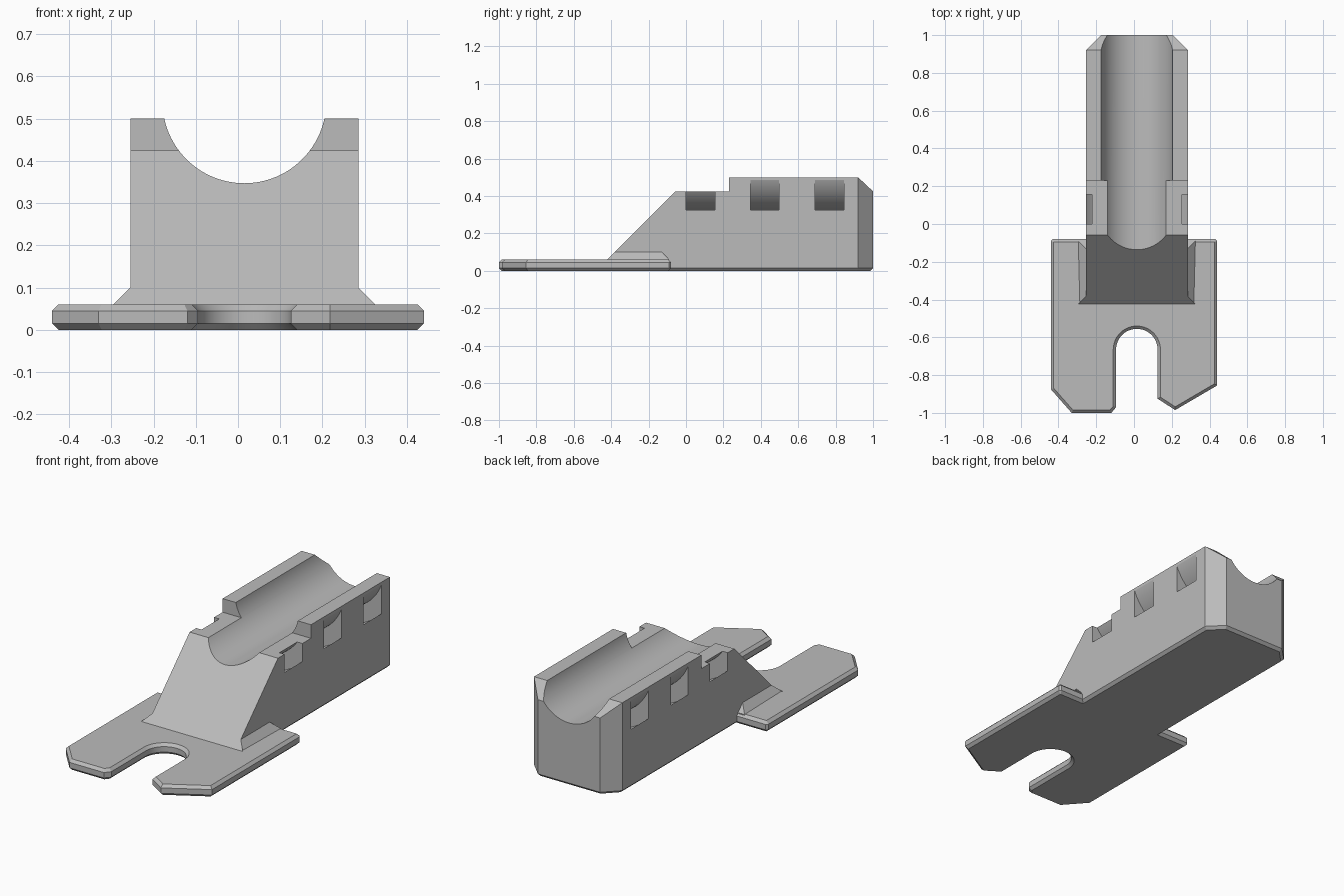
import bpy
import bmesh
from math import pi, sin, cos, radians
from mathutils import Vector

if "Cube" in bpy.data.objects:
    bpy.data.objects.remove(bpy.data.objects["Cube"])

MID = 0.015          # centre line of the holder block
HALF = 0.27          # half width of the block
CH = 0.015           # small edge chamfer

grey = bpy.data.materials.new("plain grey")
grey.use_nodes = True
colour = (0.5, 0.5, 0.5, 1)
grey.diffuse_color = colour
grey.node_tree.nodes["Principled BSDF"].inputs["Base Color"].default_value = colour


def prism_mesh(outline, axis, lo, hi):
    """Extrude a 2D outline along an axis: (y, z) on x, (x, z) on y, (x, y) on z."""
    place = {"x": lambda a, b, t: (t, a, b),
             "y": lambda a, b, t: (a, t, b),
             "z": lambda a, b, t: (a, b, t)}[axis]
    bm = bmesh.new()
    face = bm.faces.new([bm.verts.new(place(a, b, lo)) for a, b in outline])
    ext = bmesh.ops.extrude_face_region(bm, geom=[face], use_keep_orig=True)
    top = [v for v in ext["geom"] if isinstance(v, bmesh.types.BMVert)]
    bmesh.ops.translate(bm, verts=top, vec=place(0, 0, hi - lo))
    bmesh.ops.recalc_face_normals(bm, faces=bm.faces)
    return bm


def finish(name, bm):
    bmesh.ops.recalc_face_normals(bm, faces=bm.faces)
    mesh = bpy.data.meshes.new(name)
    bm.to_mesh(mesh)
    bm.free()
    mesh.materials.append(grey)
    obj = bpy.data.objects.new(name, mesh)
    bpy.context.collection.objects.link(obj)
    return obj


def slice_off(bm, point, normal):
    """Remove everything beyond a plane and cap the cut."""
    res = bmesh.ops.bisect_plane(bm, geom=bm.verts[:] + bm.edges[:] + bm.faces[:],
                                 plane_co=point, plane_no=Vector(normal), clear_outer=True)
    edges = [e for e in res["geom_cut"] if isinstance(e, bmesh.types.BMEdge)]
    bmesh.ops.edgeloop_fill(bm, edges=edges)


def combine(target, other, operation):
    mod = target.modifiers.new(operation, "BOOLEAN")
    mod.operation, mod.solver, mod.object = operation, "EXACT", other
    bpy.context.view_layer.objects.active = target
    bpy.ops.object.modifier_apply(modifier=mod.name)
    bpy.data.objects.remove(other)


def arc(cx, cz, r, start, end, n):
    return [(cx + r * cos(start + (end - start) * i / n),
             cz + r * sin(start + (end - start) * i / n)) for i in range(n + 1)]


# Holder block: stepped side profile with ramp and chamfered rear top edge
profile = [(-0.423, 0), (-0.423, 0.06), (-0.058, 0.425), (0.23, 0.425),
           (0.23, 0.5), (0.92, 0.5), (1, 0.425), (1, 0)]
bm = prism_mesh(profile, "x", MID - HALF, MID + HALF)
for side in (-1, 1):
    edge = MID + side * HALF
    slice_off(bm, (edge, 0.92, 0), (side, 1, 0))               # rear corner
    slice_off(bm, (edge, 0, CH), (side, 0, -1))                # lower side edge
    slice_off(bm, (edge, 0.92, CH), (side, 1, -1.414))         # lower corner edge
slice_off(bm, (MID, 1, CH), (0, 1, -1))                        # lower rear edge
holder = finish("holder_block", bm)

# Forked base plate with a rounded slot and chamfered rims
outline = [(-0.43, -0.08), (-0.44, -0.09), (-0.44, -0.875), (-0.33, -1),
           (-0.12, -1), (-0.095, -0.97)]
outline += arc(MID, -0.665, 0.11, pi, 0, 24)
outline += [(0.125, -0.925), (0.218, -0.985), (0.44, -0.855), (0.44, -0.09), (0.43, -0.08)]
bm = prism_mesh(outline, "z", 0, 0.06)
rims = [e for e in bm.edges if abs(e.verts[0].co.z - e.verts[1].co.z) < 0.001]
bmesh.ops.bevel(bm, geom=rims, offset=CH, segments=1, affect="EDGES", clamp_overlap=False)
plate = finish("base_plate", bm)

# Sloped skirt where the block meets the plate
bm = prism_mesh([(-0.423, 0.06), (-0.383, 0.1), (-0.13, 0.1), (-0.09, 0.06), (-0.09, 0.05),
                 (-0.423, 0.05)], "x", MID - 0.31, MID + 0.31)
for v in bm.verts:
    if v.co.z > 0.08:
        v.co.x = MID + (HALF if v.co.x > MID else -HALF)
skirt = finish("skirt", bm)

combine(holder, plate, "UNION")
combine(holder, skirt, "UNION")

# Round channel along the top
groove = finish("groove_cutter", prism_mesh(arc(MID, 0.541, 0.194, 0, 2 * pi, 96)[:-1], "y", -1, 1.2))
combine(holder, groove, "DIFFERENCE")

# Curved strap tunnels passing under the channel
for start, end in ((0, 0.155), (0.345, 0.497), (0.69, 0.845)):
    ring = arc(MID, 0.59, 0.378, -pi, 0, 48) + arc(MID, 0.59, 0.29, 0, -pi, 48)
    tunnel = finish("tunnel_cutter", prism_mesh(ring, "y", start, end))
    combine(holder, tunnel, "DIFFERENCE")

# Smooth the curves, keep the edges crisp
holder.name = "strap_holder"
bpy.ops.object.select_all(action="DESELECT")
holder.select_set(True)
bpy.context.view_layer.objects.active = holder
bpy.ops.object.shade_smooth_by_angle(angle=radians(20))
